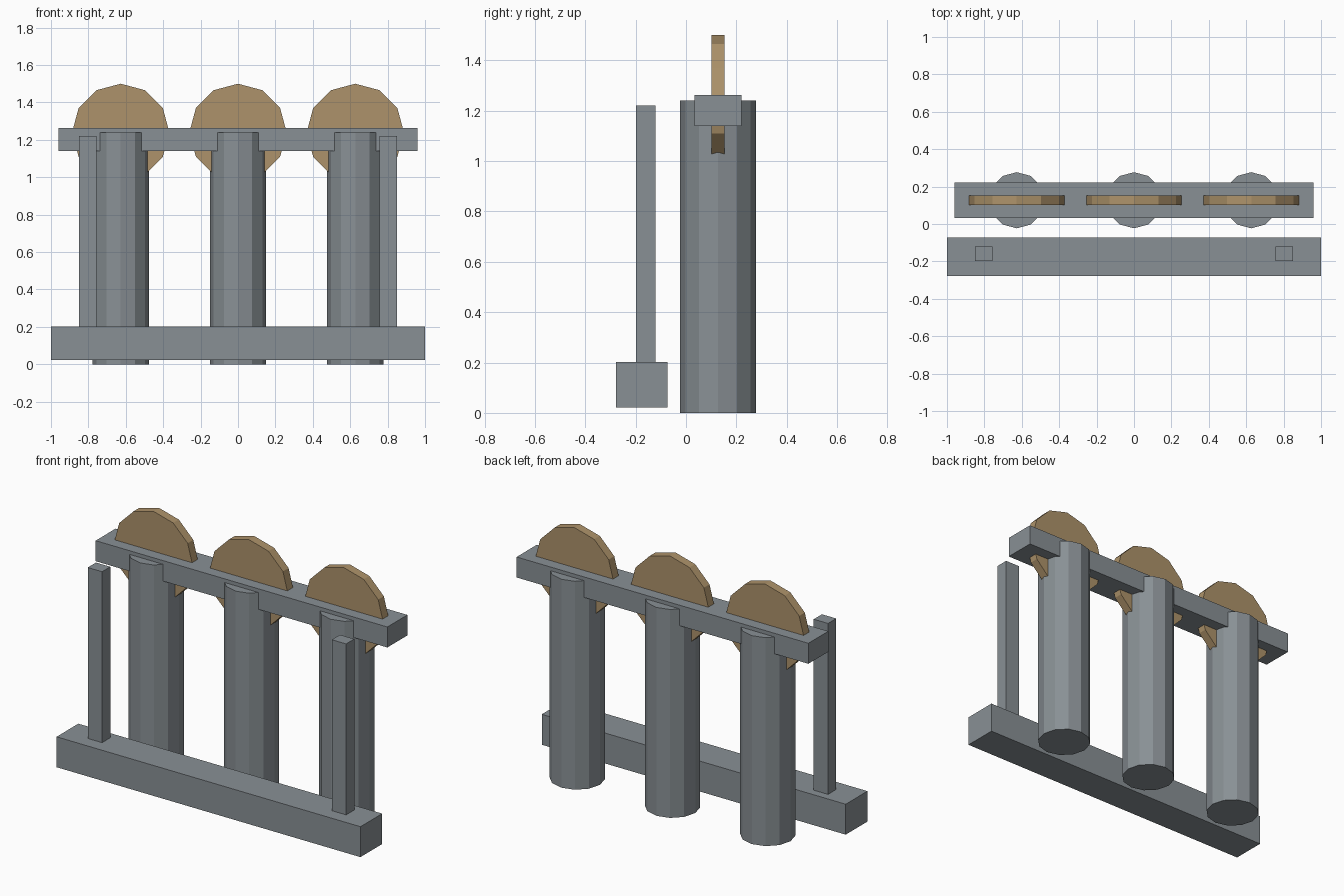
import bpy
import math

if "Cube" in bpy.data.objects:
    bpy.data.objects.remove(bpy.data.objects["Cube"])


def material(name, rgb):
    m = bpy.data.materials.new(name)
    m.diffuse_color = (*rgb, 1.0)
    m.use_nodes = True
    m.node_tree.nodes["Principled BSDF"].inputs["Base Color"].default_value = m.diffuse_color
    return m


STONE = material("stone_grey", (0.25, 0.28, 0.30))
WOOD = material("tan_wood", (0.42, 0.29, 0.145))


def finish(name, mat):
    obj = bpy.context.object
    obj.name = name
    obj.data.materials.append(mat)
    return obj


def box(name, lo, hi, mat):
    centre = [(a + b) / 2 for a, b in zip(lo, hi)]
    bpy.ops.mesh.primitive_cube_add(size=1, location=centre)
    obj = finish(name, mat)
    obj.scale = [b - a for a, b in zip(lo, hi)]
    bpy.ops.object.transform_apply(location=False, rotation=False, scale=True)
    return obj


def cylinder(name, radius, depth, location, mat, tilt=0.0):
    bpy.ops.mesh.primitive_cylinder_add(
        vertices=12, radius=radius, depth=depth,
        location=location, rotation=(tilt, 0, 0))
    return finish(name, mat)


ROW_Y = 0.127

# Three pillars, each with a round disc slotted through the rail above it
for i, x in enumerate((-0.627, 0, 0.627), 1):
    cylinder(f"pillar_{i}", 0.15, 1.24, (x, ROW_Y, 0.62), STONE)
    cylinder(f"disc_{i}", 0.26, 0.053, (x, ROW_Y, 1.24), WOOD, math.pi / 2)

# Rail joining the pillar tops
box("top_rail", (-0.96, 0.033, 1.14), (0.96, 0.221, 1.262), STONE)

# Low front beam with a thin post near each end
box("front_beam", (-1, -0.277, 0.022), (1, -0.073, 0.203), STONE)
for side, x in (("left", -0.803), ("right", 0.803)):
    box(f"{side}_post", (x - 0.047, -0.198, 0.18), (x + 0.047, -0.121, 1.22), STONE)
